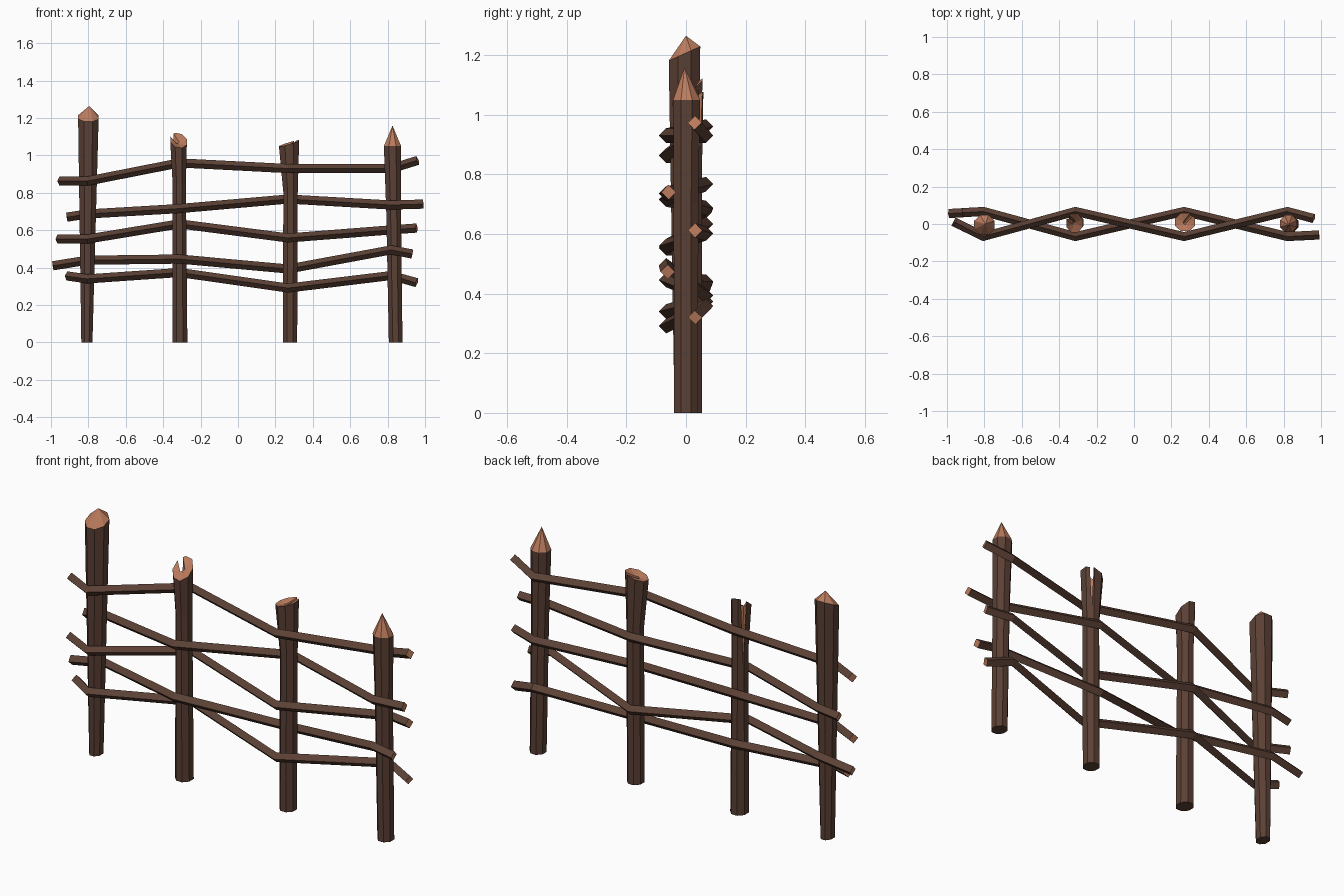
import bpy, bmesh, math
from mathutils import Vector

if "Cube" in bpy.data.objects:
    bpy.data.objects.remove(bpy.data.objects["Cube"])


def material(name, rgb):
    m = bpy.data.materials.new(name)
    m.diffuse_color = (*rgb, 1)
    m.use_nodes = True
    m.node_tree.nodes["Principled BSDF"].inputs["Base Color"].default_value = m.diffuse_color
    return m


BARK = material("dark bark", (0.105, 0.052, 0.035))
CUT = material("fresh cut wood", (0.50, 0.20, 0.11))


def finish(bm, name):
    bmesh.ops.recalc_face_normals(bm, faces=bm.faces)
    me = bpy.data.meshes.new(name)
    bm.to_mesh(me)
    bm.free()
    me.materials.append(BARK)
    me.materials.append(CUT)
    ob = bpy.data.objects.new(name, me)
    bpy.context.collection.objects.link(ob)
    return ob


def bridge(bm, a, b):
    n = len(a)
    for i in range(n):
        bm.faces.new((a[i], a[(i + 1) % n], b[(i + 1) % n], b[i]))


# Posts: stacked rings of (x, y, z, rx, ry); the last ring is tilted and
# closed by a fan of cut wood to the tip (above = point, below = hollow)
def post(name, rings, slope, tip, sides=8):
    bm = bmesh.new()
    loops = []
    for k, (x, y, z, rx, ry) in enumerate(rings):
        loop = []
        for i in range(sides):
            a = math.tau * (i + 0.5) / sides
            dx, dy = rx * 1.04 * math.cos(a), ry * 1.04 * math.sin(a)
            dz = slope[0] * dx + slope[1] * dy if k == len(rings) - 1 else 0
            loop.append(bm.verts.new((x + dx, y + dy, z + dz)))
        loops.append(loop)
    for a, b in zip(loops, loops[1:]):
        bridge(bm, a, b)
    bm.faces.new(loops[0])
    t = bm.verts.new(tip)
    for i in range(sides):
        f = bm.faces.new((loops[-1][i], loops[-1][(i + 1) % sides], t))
        f.material_index = 1
    return finish(bm, name)


# Splits: a wedge cut down into a post top, running outward at an angle
def split(target, centre, angle, half_width, z_low, inner):
    bm = bmesh.new()
    d = Vector((math.cos(angle), math.sin(angle), 0))
    t = Vector((-d.y, d.x, 0))
    ends = []
    for r in (inner, 0.15):
        base = Vector((centre[0], centre[1], 0)) + d * r
        ends.append([bm.verts.new(base + t * s + Vector((0, 0, z)))
                     for s, z in ((-half_width, 1.2), (half_width, 1.2), (0, z_low))])
    bridge(bm, *ends)
    for e in ends:
        bm.faces.new(e)
    for f in bm.faces:
        f.material_index = 1
    cutter = finish(bm, target.name + "_split_cutter")
    cutter.hide_render = True
    cutter.hide_viewport = True
    mod = target.modifiers.new("split", 'BOOLEAN')
    mod.operation = 'DIFFERENCE'
    mod.solver = 'EXACT'
    mod.object = cutter


post("post_1", [(-0.808, 0, 0, 0.031, 0.040), (-0.80, -0.005, 1.205, 0.057, 0.055)],
     (0, 0.45), (-0.795, 0, 1.265))
p2 = post("post_2", [(-0.311, 0.008, 0, 0.042, 0.046), (-0.314, 0.008, 0.85, 0.037, 0.045),
                     (-0.318, 0.005, 1.08, 0.046, 0.052)],
          (-0.2, 0.75), (-0.318, 0.005, 1.06))
split(p2, (-0.318, 0.005), math.radians(140), 0.017, 0.78, 0.005)
p3 = post("post_3", [(0.278, 0.012, 0, 0.040, 0.043), (0.281, 0.012, 0.80, 0.040, 0.043),
                     (0.273, 0.010, 1.065, 0.056, 0.050)],
          (0.3, 0.1), (0.273, 0.010, 1.05))
split(p3, (0.273, 0.010), math.radians(50), 0.015, 0.87, -0.01)
post("post_4", [(0.843, 0, 0, 0.038, 0.042), (0.832, 0, 0.7, 0.041, 0.043),
                (0.826, 0.002, 1.05, 0.048, 0.047)],
     (0, 0), (0.826, -0.005, 1.16))


# Rails: square poles on edge, woven in front of and behind the posts
def rail(name, pts, r=0.0245):
    pts = [Vector(p) for p in pts]
    bm = bmesh.new()
    loops = []
    for i, p in enumerate(pts):
        a, b = pts[max(i - 1, 0)], pts[min(i + 1, len(pts) - 1)]
        d = ((p - a).normalized() + (b - p).normalized()).normalized()
        side = d.cross(Vector((0, 0, 1))).normalized()
        up = side.cross(d)
        loops.append([bm.verts.new(p + v * r) for v in (side, up, -side, -up)])
    for a, b in zip(loops, loops[1:]):
        bridge(bm, a, b)
    for e in (loops[0], loops[-1]):
        bm.faces.new(e).material_index = 1
    finish(bm, name)


POST_X = (-0.805, -0.313, 0.268, 0.82)
# (left end x, right end x, side of first post, heights)
RAILS = [
    (-0.955, 0.96, -1, (0.863, 0.863, 0.960, 0.930, 0.930, 0.973)),
    (-0.915, 0.99, 1, (0.670, 0.687, 0.716, 0.767, 0.735, 0.740)),
    (-0.965, 0.955, -1, (0.553, 0.553, 0.634, 0.559, 0.602, 0.612)),
    (-0.99, 0.932, 1, (0.410, 0.440, 0.446, 0.393, 0.495, 0.473)),
    (-0.915, 0.955, -1, (0.356, 0.340, 0.374, 0.291, 0.358, 0.320)),
]
for n, (xl, xr, s, z) in enumerate(RAILS, 1):
    slope_l = 0.5 if s < 0 else -0.06
    slope_r = -0.27 if s < 0 else 0.05
    ys = [s * 0.067 * (-1) ** i for i in range(4)]
    xs = [xl, *POST_X, xr]
    ys = [ys[0] + slope_l * (POST_X[0] - xl), *ys, ys[3] + slope_r * (xr - POST_X[3])]
    rail(f"rail_{n}", list(zip(xs, ys, z)))
